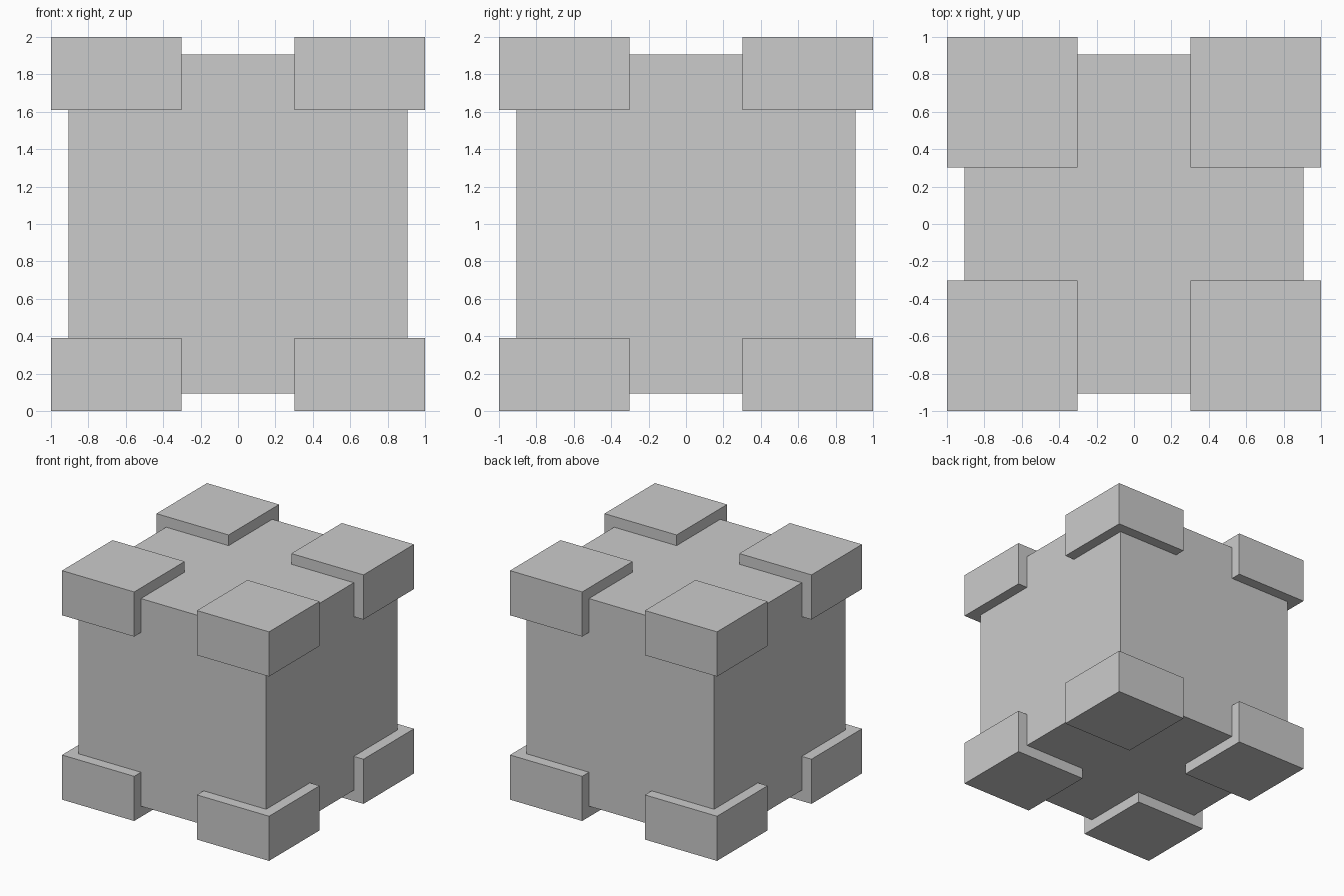
import bpy
from itertools import product

if "Cube" in bpy.data.objects:
    bpy.data.objects.remove(bpy.data.objects["Cube"])


def box(name, center, size):
    bpy.ops.mesh.primitive_cube_add(size=1, location=center)
    obj = bpy.context.object
    obj.name = name
    obj.scale = size
    bpy.ops.object.transform_apply(location=False, rotation=False, scale=True)
    return obj


# Main body of the crate
CORE = 1.813
box("crate_body", (0, 0, 1), (CORE, CORE, CORE))

# Eight protective corner blocks
INNER, HEIGHT = 0.303, 0.39
width = 1 - INNER
for sx, sy, sz in product((-1, 1), repeat=3):
    name = "corner_block_{}_{}_{}".format(
        "top" if sz > 0 else "bottom",
        "back" if sy > 0 else "front",
        "right" if sx > 0 else "left")
    mid = (1 + INNER) / 2
    box(name, (sx * mid, sy * mid, 1 + sz * (1 - HEIGHT / 2)),
        (width, width, HEIGHT))
